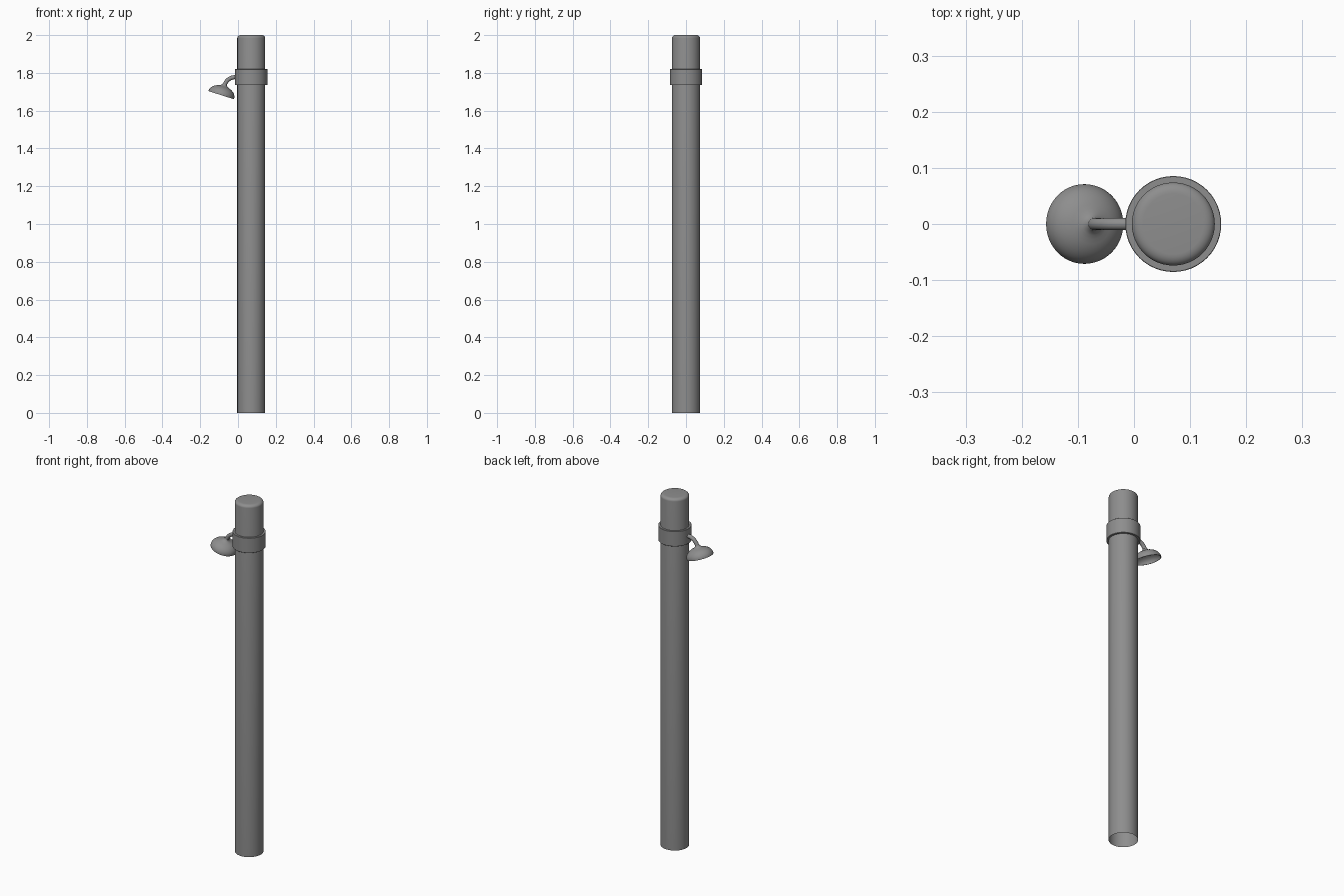
import bpy, bmesh, math
from mathutils import Matrix

if "Cube" in bpy.data.objects:
    bpy.data.objects.remove(bpy.data.objects["Cube"])

POST_X = 0.07

# Dark metal
metal = bpy.data.materials.new("dark_metal")
metal.diffuse_color = (0.27, 0.27, 0.27, 1)
metal.use_nodes = True
metal.node_tree.nodes["Principled BSDF"].inputs["Base Color"].default_value = metal.diffuse_color


def lathe(name, profile, matrix, segments=48):
    """Spin a (radius, height) profile around the local z axis."""
    bm = bmesh.new()
    verts = [bm.verts.new((r, 0, z)) for r, z in profile]
    edges = [bm.edges.new(pair) for pair in zip(verts, verts[1:])]
    bmesh.ops.spin(bm, geom=verts + edges, cent=(0, 0, 0), axis=(0, 0, 1),
                   angle=math.tau, steps=segments, use_duplicate=False)
    bmesh.ops.remove_doubles(bm, verts=bm.verts, dist=0.0001)
    bmesh.ops.recalc_face_normals(bm, faces=bm.faces)
    mesh = bpy.data.meshes.new(name)
    bm.to_mesh(mesh)
    bm.free()
    obj = bpy.data.objects.new(name, mesh)
    bpy.context.collection.objects.link(obj)
    obj.matrix_world = matrix
    finish(obj)
    return obj


def finish(obj):
    """Smooth shading and material."""
    obj.data.materials.append(metal)
    bpy.ops.object.select_all(action='DESELECT')
    obj.select_set(True)
    bpy.context.view_layer.objects.active = obj
    bpy.ops.object.shade_smooth_by_angle(angle=math.radians(35))


def arc(radius, base, height, steps):
    """Quarter ellipse from the rim towards the axis."""
    return [(radius * math.cos(a), base + height * math.sin(a))
            for a in [i * math.pi / 2 / steps for i in range(steps)]]


at_post = Matrix.Translation((POST_X, 0, 0))

# Post with a rounded top edge and open foot
R, B = 0.074, 0.02
rounded = [(R - B + r, z) for r, z in arc(B, 1.985, 0.015, 6)] + [(R - B, 2)]
lathe("post", [(R, 0)] + rounded + [(0, 2)], at_post)

# Collar band around the post
lathe("collar", [(R, 1.735), (0.0845, 1.735), (0.0855, 1.736), (0.0855, 1.819),
                 (0.0845, 1.82), (R, 1.82)], at_post)

# Tilted hollow shower head with a short neck
outer = arc(0.071, 0.003, 0.048, 12)[:10] + [(0.02, 0.051), (0.014, 0.055), (0.011, 0.062)]
inner = [(0, 0.045)] + arc(0.068, 0.003, 0.042, 12)[::-1]
tilt = Matrix.Translation((-0.089, 0, 1.682)) @ Matrix.Rotation(math.radians(17.6), 4, 'Y')
lathe("shower_head", inner + [(0.068, 0), (0.071, 0)] + outer, tilt)

# Curved pipe from collar to head
curve = bpy.data.curves.new("arm", 'CURVE')
curve.dimensions = '3D'
curve.bevel_depth = 0.011
curve.bevel_resolution = 4
curve.use_fill_caps = True
spline = curve.splines.new('BEZIER')
spline.bezier_points.add(1)
start, end = spline.bezier_points
start.co, start.handle_left, start.handle_right = (-0.008, 0, 1.778), (0.02, 0, 1.778), (-0.045, 0, 1.778)
end.co, end.handle_left, end.handle_right = (-0.073, 0, 1.729), (-0.066, 0, 1.757), (-0.08, 0, 1.70)
arm = bpy.data.objects.new("arm", curve)
bpy.context.collection.objects.link(arm)
bpy.ops.object.select_all(action='DESELECT')
arm.select_set(True)
bpy.context.view_layer.objects.active = arm
bpy.ops.object.convert(target='MESH')
finish(bpy.context.object)
